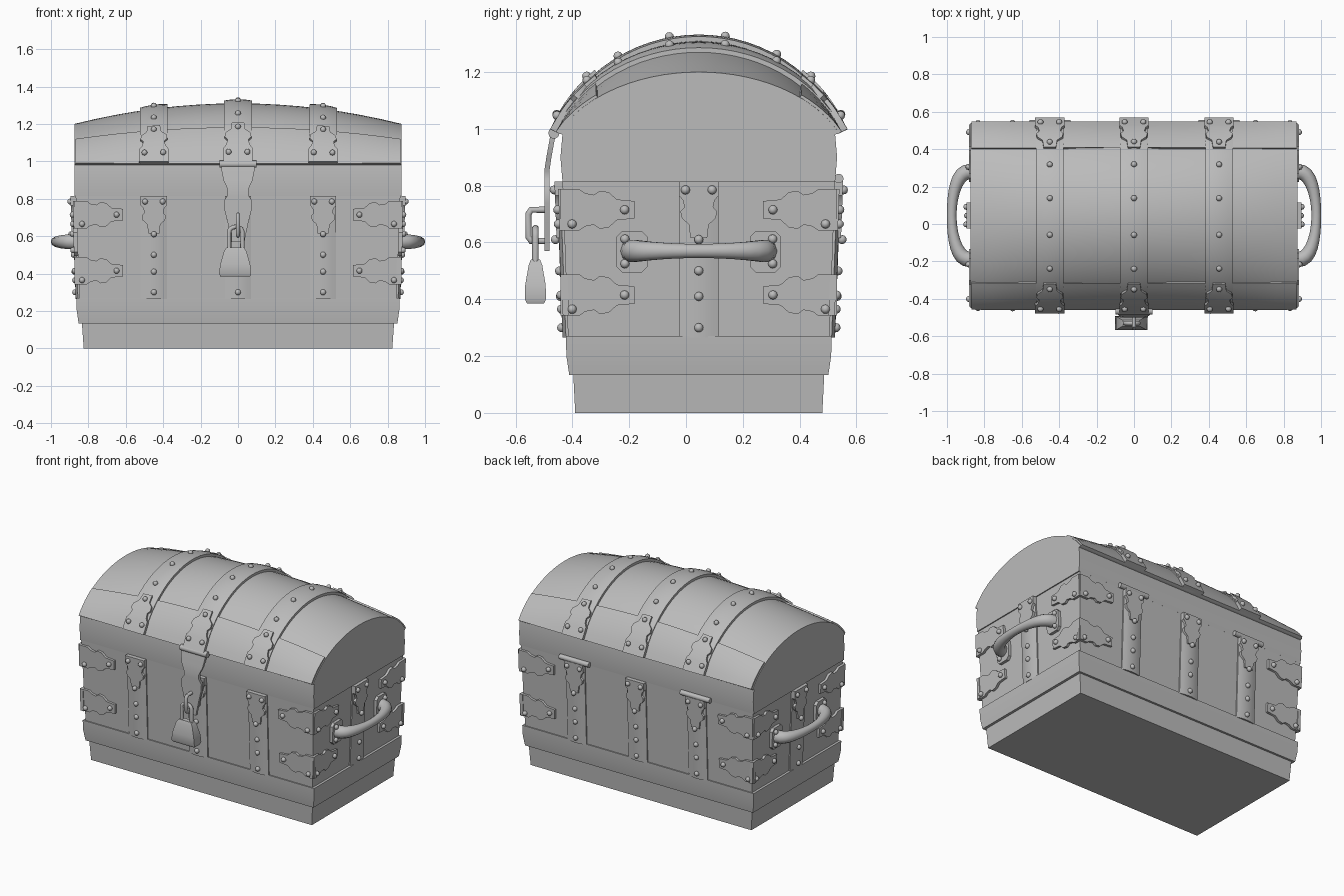
import bpy, bmesh, math
from mathutils import Vector

if "Cube" in bpy.data.objects:
    bpy.data.objects.remove(bpy.data.objects["Cube"])

GREY = (0.5, 0.5, 0.5, 1)
mat = bpy.data.materials.new("plain grey")
mat.use_nodes = True
mat.diffuse_color = GREY
mat.node_tree.nodes["Principled BSDF"].inputs["Base Color"].default_value = GREY

CY = 0.045          # depth centre of the chest
STRAPS = (-0.45, 0, 0.455)


def finish(bm, name, angle=40):
    bmesh.ops.recalc_face_normals(bm, faces=bm.faces)
    me = bpy.data.meshes.new(name)
    bm.to_mesh(me)
    bm.free()
    ob = bpy.data.objects.new(name, me)
    bpy.context.collection.objects.link(ob)
    me.materials.append(mat)
    smooth(ob, angle)
    return ob


def smooth(ob, angle=40):
    bpy.ops.object.select_all(action='DESELECT')
    ob.select_set(True)
    bpy.context.view_layer.objects.active = ob
    bpy.ops.object.shade_smooth_by_angle(angle=math.radians(angle))


def loft(name, loops, angle=40):
    """Closed solid through a row of equal point loops."""
    bm = bmesh.new()
    rings = [[bm.verts.new(p) for p in loop] for loop in loops]
    n = len(rings[0])
    for a, b in zip(rings, rings[1:]):
        for i in range(n):
            bm.faces.new((a[i], a[(i + 1) % n], b[(i + 1) % n], b[i]))
    bm.faces.new(rings[0])
    bm.faces.new(rings[-1])
    return finish(bm, name, angle)


def box_loft(name, levels, cx=0, cy=CY):
    """Stack of rectangles: (height, half width, half depth)."""
    return loft(name, [[(cx + sx * hx, cy + sy * hy, z) for sx, sy in
                        ((-1, -1), (1, -1), (1, 1), (-1, 1))] for z, hx, hy in levels])


def ribbon(name, rows, place, h0=0.0, thick=0.015, crown=0.0, n=4):
    """Thin strip on a surface; rows are (position along, half width)."""
    loops = []
    for u, w in rows:
        across = [2 * i / n - 1 for i in range(n + 1)]
        top = [place(u, w * s, h0 + thick + crown * (1 - s * s)) for s in across]
        under = [place(u, w * s, h0 - 0.006) for s in reversed(across)]
        loops.append(top + under)
    return loft(name, loops)


def tube(name, points, radius, radii=None):
    cu = bpy.data.curves.new(name, 'CURVE')
    cu.dimensions = '3D'
    cu.bevel_depth = radius
    cu.bevel_resolution = 3
    cu.use_fill_caps = True
    sp = cu.splines.new('POLY')
    sp.points.add(len(points) - 1)
    for i, p in enumerate(points):
        sp.points[i].co = (*p, 1)
        sp.points[i].radius = radii[i] if radii else 1
    ob = bpy.data.objects.new(name, cu)
    bpy.context.collection.objects.link(ob)
    cu.materials.append(mat)
    bpy.ops.object.select_all(action='DESELECT')
    ob.select_set(True)
    bpy.context.view_layer.objects.active = ob
    bpy.ops.object.convert(target='MESH')
    smooth(bpy.context.object)


# Surface helpers: body walls and domed lid
def wall(axis, sign):
    def at(p, z, h):
        grow = 0.02 * (z - 0.27) / 0.54
        if axis == 'y':
            return (p, CY + sign * (0.46 + grow + h), z)
        return (sign * (0.848 + grow + h), CY + p, z)
    return at


def lid_point(x, t, h=0.0):
    def yz(t):
        f = (math.sqrt(1.2 - min(1.1, t * t)) - math.sqrt(0.2)) / (math.sqrt(1.2) - math.sqrt(0.2))
        rise = 0.325 - 0.11 * (x / 0.875) ** 2
        return Vector((0.495 * t, 0.985 + rise * f))
    d = (yz(t + 0.01) - yz(t - 0.01)).normalized()
    p = yz(t) + Vector((-d.y, d.x)) * h
    return (x, CY + p.x, p.y)


rivets = []

# Body
box_loft("base_plinth", [(0, 0.825, 0.435), (0.14, 0.835, 0.442)])
box_loft("lower_moulding", [(0.133, 0.852, 0.456), (0.2, 0.862, 0.466), (0.27, 0.865, 0.468)])
box_loft("chest_body", [(0.26, 0.848, 0.46), (0.82, 0.868, 0.48)])

# Domed lid with its straight rim
RIM = [(0.48, 0.815), (0.487, 0.9), (0.48, 0.98)]
sections = []
for i in range(17):
    x = -0.875 + 1.75 * i / 16
    arch = [lid_point(x, -1 + j / 12) for j in range(25)]
    front = [(x, CY - a, z) for a, z in RIM]
    back = [(x, CY + a, z) for a, z in reversed(RIM)]
    sections.append(front + arch + back)
loft("domed_lid", sections)
for side, word in ((-1, "front"), (1, "back")):
    ribbon(f"{word}_lid_trim", [(side * (1 - 0.28 * k / 6), 0.87) for k in range(7)],
           lambda u, v, h: lid_point(v, u, h), thick=0.01, n=16)

# Wavy metal plate outline: (share of length, share of half width)
ORNAMENT = [(0, 1), (0.25, 1), (0.33, 0.8), (0.45, 0.72), (0.53, 0.92),
            (0.65, 0.85), (0.76, 0.5), (1, 0.42)]


def ornament(start, length, half):
    return [(start + a * length, b * half) for a, b in ORNAMENT]


# Upright straps with plates and rivets
def upright(name, face, p):
    place = lambda u, v, h: face(p + v, u, h)
    ribbon(name + "_strap", [(0.265, 0.07), (0.815, 0.07)], place, thick=0.008, crown=0.012, n=6)
    ribbon(name + "_strap_plate", ornament(0.815, -0.2, 0.07), place, h0=0.014, thick=0.014)
    rivets.extend(place(z, 0, 0.022) for z in (0.3, 0.41, 0.5))
    rivets.append(place(0.61, 0, 0.032))
    rivets.extend(place(0.785, s * 0.047, 0.03) for s in (-1, 1))


WALLS = {"front": wall('y', -1), "back": wall('y', 1), "left": wall('x', 1), "right": wall('x', -1)}
for word, face in WALLS.items():
    long_wall = word in ("front", "back")
    for i, p in enumerate(STRAPS if long_wall else (0,)):
        upright(f"{word}_{i + 1}", face, p)
    # Corner plates
    half = 0.874 if long_wall else 0.486
    for s in (-1, 1):
        for z in (0.415, 0.715):
            place = lambda u, v, h: face(s * (half - u), z + v, h)
            ribbon(f"{word}_corner_plate", ornament(0, 0.26, 0.073), place, thick=0.016)
            rivets.append(place(0.225, 0, 0.02))
            rivets.append(place(0.04, -0.05, 0.02))

# Lid straps with end plates
for i, x in enumerate(STRAPS):
    place = lambda u, v, h: lid_point(x + v, u, h)
    ribbon(f"lid_strap_{i + 1}", [(-1 + k / 12, 0.074) for k in range(25)], place,
           thick=0.016, crown=0.006, n=6)
    rivets.extend(place(t, 0, 0.024) for t in (-0.55, -0.2, 0.18, 0.53))
    for s in (-1, 1):
        ribbon(f"lid_plate_{i + 1}", ornament(s, -s * 0.3, 0.078), place, h0=0.018, thick=0.014)
        rivets.extend(place(s * 0.95, a * 0.05, 0.034) for a in (-1, 1))
        rivets.append(place(s * 0.75, 0, 0.034))

# Rear hinge barrels
for x in (STRAPS[0], STRAPS[2]):
    tube("rear_hinge_barrel", [(x - 0.11, 0.538, 0.825), (x + 0.11, 0.538, 0.825)], 0.017)

# Front hasp
tube("hasp_pin", [(-0.1, -0.465, 0.985), (0.1, -0.465, 0.985)], 0.02)


def hasp_place(u, v, h):
    return (v, -0.465 - 0.022 * min(1, (0.98 - u) / 0.12) - h, u)


ribbon("hasp", [(0.98, 0.09), (0.95, 0.088), (0.9, 0.078), (0.85, 0.055), (0.82, 0.055),
                (0.79, 0.075), (0.74, 0.072), (0.67, 0.055), (0.6, 0.04), (0.57, 0.035)],
       hasp_place, thick=0.012)
tube("hasp_staple", [(0, -0.485, 0.715), (0, -0.545, 0.715), (0, -0.555, 0.7),
                     (0, -0.555, 0.62), (0, -0.545, 0.605), (0, -0.485, 0.605)], 0.012)

# Padlock
box_loft("padlock_body", [(0.385, 0.08, 0.03), (0.4, 0.086, 0.037), (0.45, 0.08, 0.036),
                          (0.52, 0.06, 0.024), (0.54, 0.045, 0.016)], cx=-0.015, cy=-0.53)
arc = [math.pi * k / 8 for k in range(9)]
tube("padlock_shackle", [(-0.048, -0.53, 0.53)]
     + [(-0.012 - 0.036 * math.cos(a), -0.53, 0.62 + 0.03 * math.sin(a)) for a in arc]
     + [(0.024, -0.53, 0.53)], 0.012)

# Side handles
for s, word in ((1, "left"), (-1, "right")):
    face = WALLS[word]
    path, radii = [], []
    for k in range(17):
        a = math.pi * k / 16
        path.append((s * (0.872 + 0.103 * math.sin(a) ** 0.8), CY - 0.235 * math.cos(a), 0.57))
        radii.append(1 + 0.6 * abs(math.cos(a)) ** 2)
    tube(f"{word}_handle", path, 0.026, radii)
    for e in (-1, 1):
        place = lambda u, v, h: face(e * 0.235 + v, u, h)
        ribbon(f"{word}_handle_bracket", [(0.495, 0.035), (0.515, 0.055), (0.62, 0.055), (0.64, 0.035)],
               place, thick=0.02)
        rivets.extend(place(z, e * 0.025, 0.024) for z in (0.525, 0.612))

# Rivets
bm = bmesh.new()
for p in rivets:
    ball = bmesh.ops.create_uvsphere(bm, u_segments=10, v_segments=6, radius=0.016)
    bmesh.ops.translate(bm, verts=ball["verts"], vec=p)
finish(bm, "rivets", 60)
